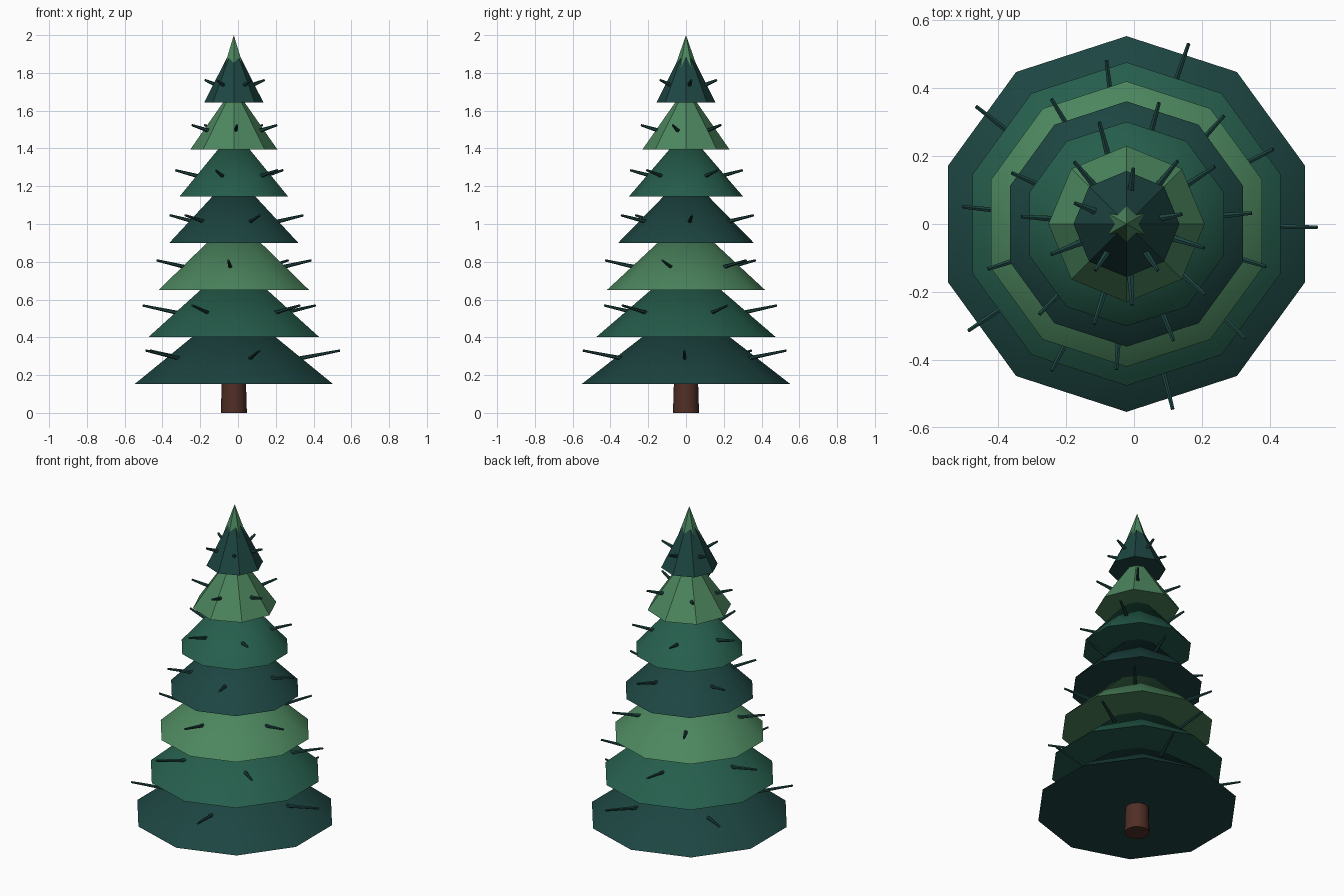
import bpy, bmesh
from math import sin, cos, pi, radians
from mathutils import Vector

if "Cube" in bpy.data.objects:
    bpy.data.objects.remove(bpy.data.objects["Cube"])

CX = -0.022  # tree axis


def material(name, rgb):
    m = bpy.data.materials.new(name)
    m.diffuse_color = (*rgb, 1)
    m.use_nodes = True
    m.node_tree.nodes["Principled BSDF"].inputs["Base Color"].default_value = m.diffuse_color
    return m


DARK = material("dark_teal", (0.012, 0.060, 0.054))
MID = material("mid_green", (0.019, 0.112, 0.073))
LIGHT = material("light_green", (0.073, 0.240, 0.113))
BARK = material("bark", (0.080, 0.028, 0.019))


def add_frustum(bm, start, end, r0, r1, sides):
    """Closed cone or frustum between two points, first corner towards +y."""
    start, end = Vector(start), Vector(end)
    axis = (end - start).normalized()
    u = Vector((0, 1, 0))
    if abs(axis.z) < 0.99:
        u = Vector((0, 0, 1))
    u = (u - axis * u.dot(axis)).normalized()
    v = axis.cross(u)

    def ring(c, r):
        return [bm.verts.new(c + r * (u * cos(2 * pi * k / sides) + v * sin(2 * pi * k / sides)))
                for k in range(sides)]

    low = ring(start, r0)
    bm.faces.new(low[::-1])
    if r1 > 0:
        high = ring(end, r1)
        bm.faces.new(high)
    else:
        apex = bm.verts.new(end)
    for k in range(sides):
        n = (k + 1) % sides
        if r1 > 0:
            bm.faces.new((low[k], low[n], high[n], high[k]))
        else:
            bm.faces.new((low[k], low[n], apex))


def finish(bm, name, mat):
    bmesh.ops.recalc_face_normals(bm, faces=bm.faces)
    mesh = bpy.data.meshes.new(name)
    bm.to_mesh(mesh)
    bm.free()
    ob = bpy.data.objects.new(name, mesh)
    bpy.context.collection.objects.link(ob)
    mesh.materials.append(mat)
    bpy.ops.object.select_all(action='DESELECT')
    ob.select_set(True)
    bpy.context.view_layer.objects.active = ob
    bpy.ops.object.shade_smooth_by_angle(angle=radians(30))


# Trunk
bm = bmesh.new()
add_frustum(bm, (CX, 0, 0), (CX, 0, 0.3), 0.069, 0.06, 12)
finish(bm, "trunk", BARK)

# Foliage tiers: radius, sides, twig angles in degrees
tiers = [
    (0.553, 10, (-1, 71, 142, 214, 284)),
    (0.476, 10, (27, 97, 174, 243, 316)),
    (0.420, 10, (48, 121, 198, 266, 343)),
    (0.361, 10, (5, 75, 156, 226, 292)),
    (0.301, 10, (33, 105, 176, 252, 318)),
    (0.230, 8, (51, 130, 202, 274, 343)),
    (0.156, 8, (10, 83, 158, 236, 304)),
]
for i, (r, sides, angles) in enumerate(tiers):
    z = 0.152 + 0.2487 * i
    bm = bmesh.new()
    add_frustum(bm, (CX, 0, z), (CX, 0, z + 0.43 - 0.02 * i), r, 0, sides)
    finish(bm, f"foliage_tier_{i + 1}", (DARK, MID, LIGHT)[i % 3])

    # Thin twigs poking out of the tier
    bm = bmesh.new()
    tip_z = z + 0.178 - 0.01 * i
    base_z = tip_z - 0.05 + 0.003 * i
    for a in angles:
        c, s = cos(radians(a)), sin(radians(a))
        r0, r1 = r * 0.55, r + 0.009
        add_frustum(bm, (CX + r0 * c, r0 * s, base_z), (CX + r1 * c, r1 * s, tip_z), 0.012, 0.006, 6)
    finish(bm, f"twigs_{i + 1}", DARK)

# Treetop
bm = bmesh.new()
add_frustum(bm, (CX, 0, 1.77), (CX, 0, 2.0), 0.08, 0, 6)
finish(bm, "treetop", LIGHT)
